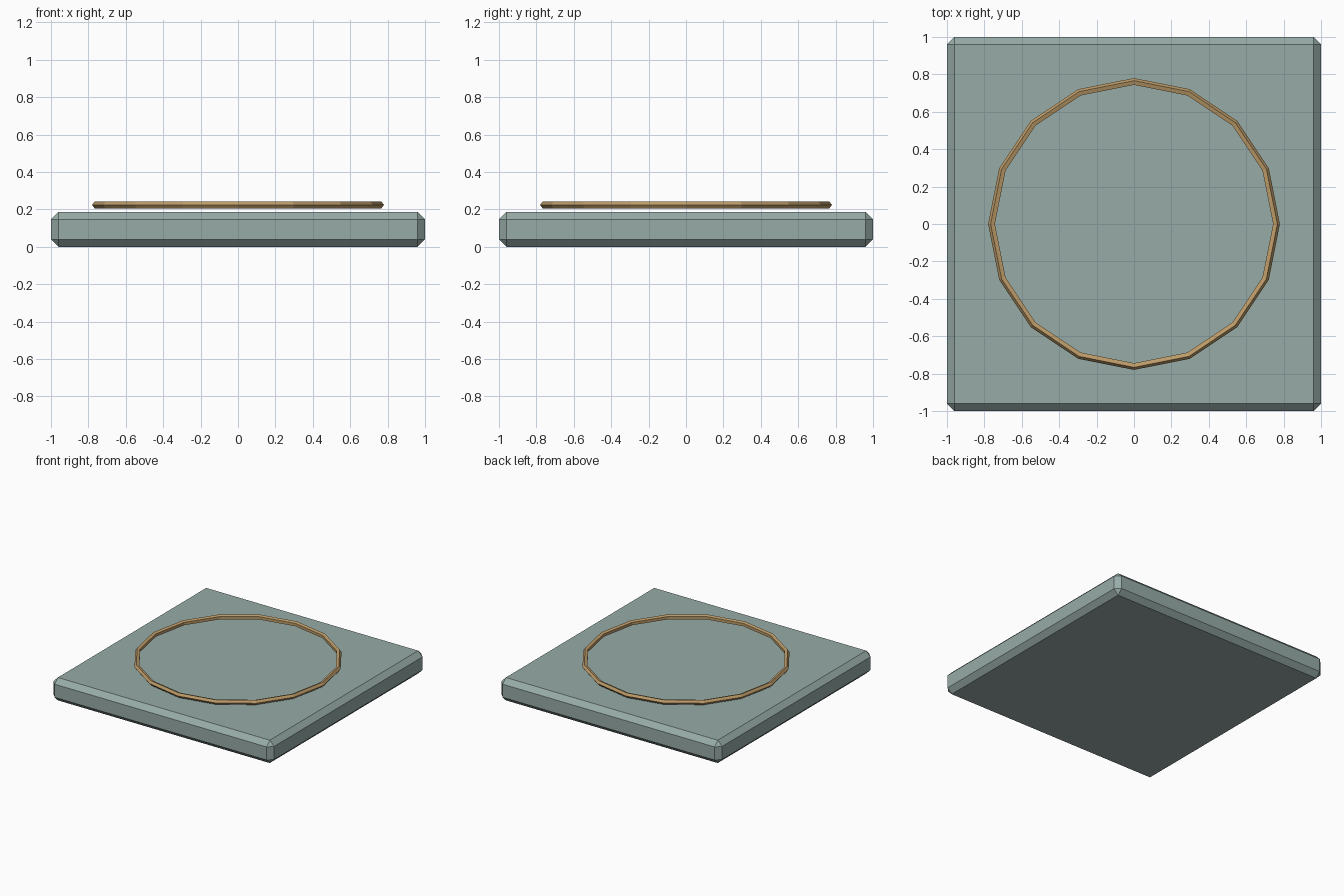
import bpy

if "Cube" in bpy.data.objects:
    bpy.data.objects.remove(bpy.data.objects["Cube"])


def material(name, colour):
    m = bpy.data.materials.new(name)
    m.diffuse_color = (*colour, 1)
    m.use_nodes = True
    m.node_tree.nodes["Principled BSDF"].inputs["Base Color"].default_value = m.diffuse_color
    return m


sage = material("grey_green_stone", (0.31, 0.41, 0.39))
bronze = material("bronze", (0.51, 0.33, 0.14))

# Square slab with a single-step chamfer on every edge
HEIGHT = 0.187
bpy.ops.mesh.primitive_cube_add(size=1, location=(0, 0, HEIGHT / 2))
slab = bpy.context.object
slab.name = "slab"
slab.scale = (2, 2, HEIGHT)
bpy.ops.object.transform_apply(location=False, rotation=False, scale=True)
chamfer = slab.modifiers.new("chamfer", 'BEVEL')
chamfer.width = 0.04
chamfer.segments = 1
slab.data.materials.append(sage)

# Thin faceted ring hovering just above the slab
bpy.ops.mesh.primitive_torus_add(
    major_segments=16, minor_segments=5,
    major_radius=0.76, minor_radius=0.02, location=(0, 0, 0.224))
ring = bpy.context.object
ring.name = "inlay_ring"
ring.data.materials.append(bronze)

for part in (slab, ring):
    part.data.shade_flat()
